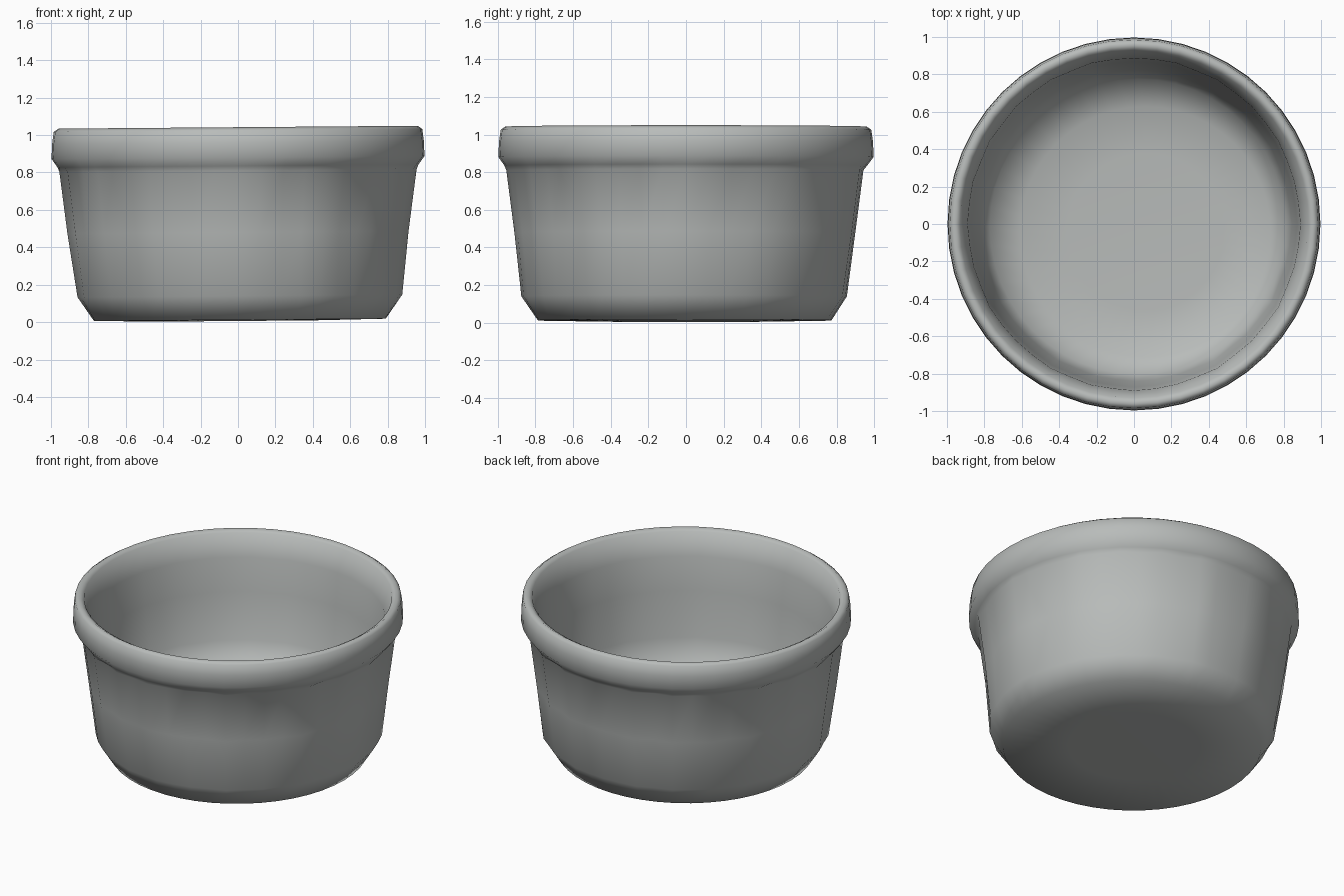
import bpy, bmesh, math, random

random.seed(4)
cube = bpy.data.objects.get("Cube")
if cube:
    bpy.data.objects.remove(cube, do_unlink=True)

# Glazed grey ceramic
ceramic = bpy.data.materials.new("grey_ceramic")
ceramic.use_nodes = True
colour = (0.48, 0.50, 0.49, 1)
ceramic.diffuse_color = colour
bsdf = next(n for n in ceramic.node_tree.nodes if n.type == 'BSDF_PRINCIPLED')
bsdf.inputs["Base Color"].default_value = colour
bsdf.inputs["Roughness"].default_value = 0.6

SIDES = 48
# Radius, height, flute strength and sideways offset, from the foot to the inner floor
PROFILE = [
    (0.40, 0.006, 0, 0), (0.78, 0.012, 0, 0.01),
    (0.868, 0.14, 0.5, 0.01), (0.912, 0.48, 1, 0), (0.955, 0.81, 1, 0),
    (0.965, 0.835, 0.2, 0), (0.997, 0.88, 0, 0), (0.994, 0.96, 0, 0),
    (0.985, 1.025, 0, 0), (0.96, 1.042, 0, 0), (0.93, 1.025, 0, 0),
    (0.89, 0.88, 0.3, 0), (0.873, 0.66, 0.4, 0), (0.835, 0.36, 0.4, 0.01),
    (0.79, 0.22, 0, 0.02), (0.67, 0.155, 0, 0.06), (0.42, 0.14, 0, 0.06),
]
# Hand-pressed flutes: each column is pushed in by its own small amount
FLUTES = [random.uniform(0.008, 0.026) if i % 2 else random.choice((0, 0, 0.012))
          for i in range(SIDES)]


def ring(bm, radius, height, flute, shift):
    """One fluted loop of the bowl, slightly tilted and off centre."""
    verts = []
    for i, depth in enumerate(FLUTES):
        a = math.tau * i / SIDES
        r = radius - flute * depth
        x, y = r * math.cos(a) + shift, r * math.sin(a) - 0.7 * shift
        verts.append(bm.verts.new((x, y, height + 0.008 * x)))
    return verts


# Lathe the bowl wall and close the foot and the inner floor
bm = bmesh.new()
rings = [ring(bm, *p) for p in PROFILE]
for low, high in zip(rings, rings[1:]):
    for i in range(SIDES):
        j = (i + 1) % SIDES
        bm.faces.new((low[i], low[j], high[j], high[i]))
bm.faces.new(rings[0][::-1])
bm.faces.new(rings[-1])
bmesh.ops.recalc_face_normals(bm, faces=bm.faces)

mesh = bpy.data.meshes.new("ramekin_bowl")
bm.to_mesh(mesh)
bm.free()
mesh.materials.append(ceramic)
bowl = bpy.data.objects.new("ramekin_bowl", mesh)
bpy.context.collection.objects.link(bowl)

# Soft glaze, smooth over every rounded edge
bpy.ops.object.select_all(action='DESELECT')
bowl.select_set(True)
bpy.context.view_layer.objects.active = bowl
bpy.ops.object.shade_smooth_by_angle(angle=math.radians(80))
